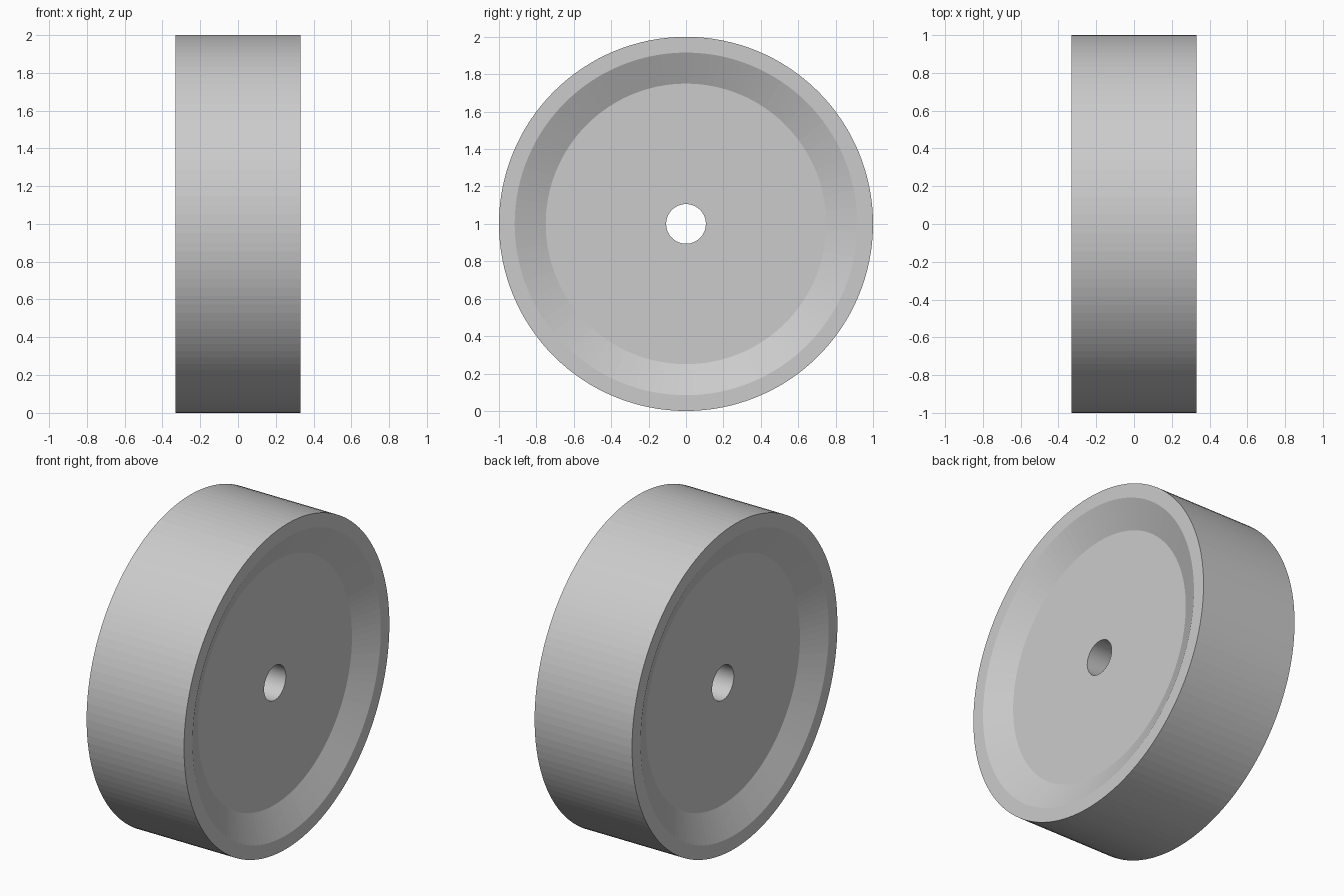
import bpy, bmesh
from math import cos, sin, tau

if "Cube" in bpy.data.objects:
    bpy.data.objects.remove(bpy.data.objects["Cube"])

SEGMENTS = 128
HALF_WIDTH, DEPTH = 0.332, 0.08

# Half profile (x, radius): bore, recessed disc, sloped wall, rim, tread
half = [(HALF_WIDTH - DEPTH, 0.106), (HALF_WIDTH - DEPTH, 0.75),
        (HALF_WIDTH, 0.916), (HALF_WIDTH, 1.0)]
profile = half + [(-x, r) for x, r in reversed(half)]

# Revolve the closed profile around the x axle
bm = bmesh.new()
rings = []
for i in range(SEGMENTS):
    a = tau * i / SEGMENTS
    rings.append([bm.verts.new((x, r * cos(a), 1 + r * sin(a))) for x, r in profile])
n = len(profile)
for i in range(SEGMENTS):
    p, q = rings[i], rings[(i + 1) % SEGMENTS]
    for j in range(n):
        k = (j + 1) % n
        bm.faces.new((p[j], p[k], q[k], q[j]))
bmesh.ops.recalc_face_normals(bm, faces=bm.faces)

mesh = bpy.data.meshes.new("wheel")
bm.to_mesh(mesh)
bm.free()
wheel = bpy.data.objects.new("wheel", mesh)
bpy.context.collection.objects.link(wheel)
